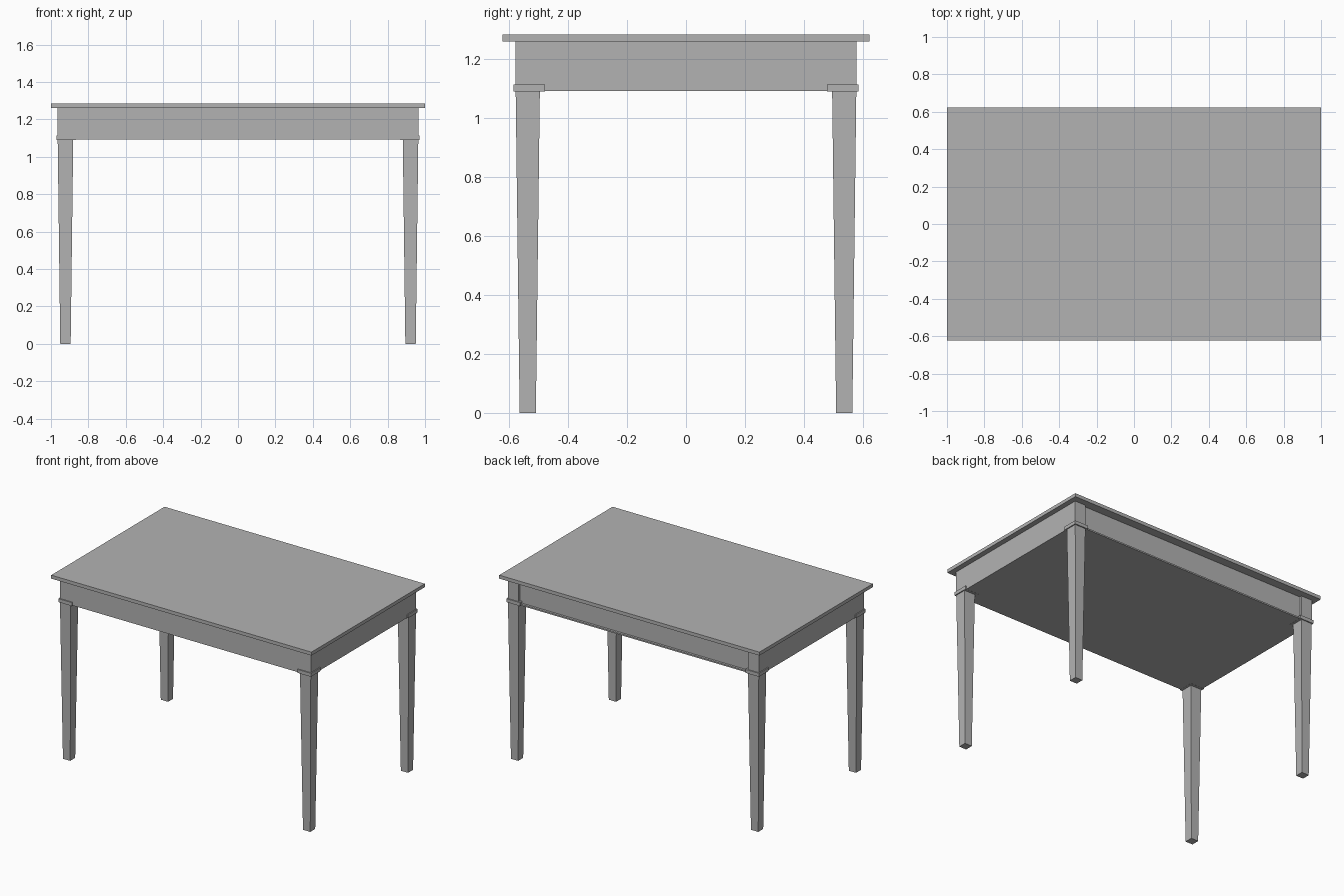
import bpy
import bmesh

cube = bpy.data.objects.get("Cube")
if cube:
    bpy.data.objects.remove(cube, do_unlink=True)

grey = bpy.data.materials.new("plain grey")
grey.use_nodes = True
colour = (0.45, 0.45, 0.45, 1)
grey.diffuse_color = colour
grey.node_tree.nodes["Principled BSDF"].inputs["Base Color"].default_value = colour


def block(name, x, y, z, taper=1.0):
    """Box between (low, high) limits; taper scales its bottom face about the centre."""
    bm = bmesh.new()
    bmesh.ops.create_cube(bm, size=1)
    for v in bm.verts:
        scale = taper if v.co.z < 0 else 1.0
        v.co.x = sum(x) / 2 + v.co.x * (x[1] - x[0]) * scale
        v.co.y = sum(y) / 2 + v.co.y * (y[1] - y[0]) * scale
        v.co.z = sum(z) / 2 + v.co.z * (z[1] - z[0])
    mesh = bpy.data.meshes.new(name)
    bm.to_mesh(mesh)
    bm.free()
    mesh.materials.append(grey)
    obj = bpy.data.objects.new(name, mesh)
    bpy.context.collection.objects.link(obj)
    return obj


def side(sign, inner, outer):
    """Limits of a part on the positive or negative side of the centre."""
    return tuple(sorted((sign * inner, sign * outer)))


APRON_X, APRON_Y = 0.964, 0.578
BOTTOM, UNDER_TOP, HEIGHT = 1.092, 1.26, 1.284
RECESS_Y = 0.562

# Table top and apron; the back of the apron is set in above a thin bottom panel
block("table_top", (-1, 1), (-0.622, 0.622), (UNDER_TOP, HEIGHT))
block("apron", (-APRON_X, APRON_X), (-APRON_Y, RECESS_Y), (BOTTOM, UNDER_TOP))
block("bottom_panel_edge", (-APRON_X, APRON_X), (RECESS_Y, APRON_Y), (BOTTOM, BOTTOM + 0.01))

# Tapered legs with a flat collar at each corner
for sx, x_name in ((1, "left"), (-1, "right")):
    for sy, y_name in ((-1, "front"), (1, "back")):
        corner = f"{y_name}_{x_name}"
        block(f"{corner}_leg", side(sx, 0.881, APRON_X), side(sy, 0.496, APRON_Y),
              (0, BOTTOM), taper=0.67)
        block(f"{corner}_collar", side(sx, 0.866, 0.971), side(sy, 0.479, 0.586),
              (BOTTOM - 0.001, 1.115))
    # Corner post standing proud of the recessed back
    block(f"back_{x_name}_post", side(sx, 0.881, APRON_X), (RECESS_Y, APRON_Y),
          (BOTTOM + 0.01, UNDER_TOP))
